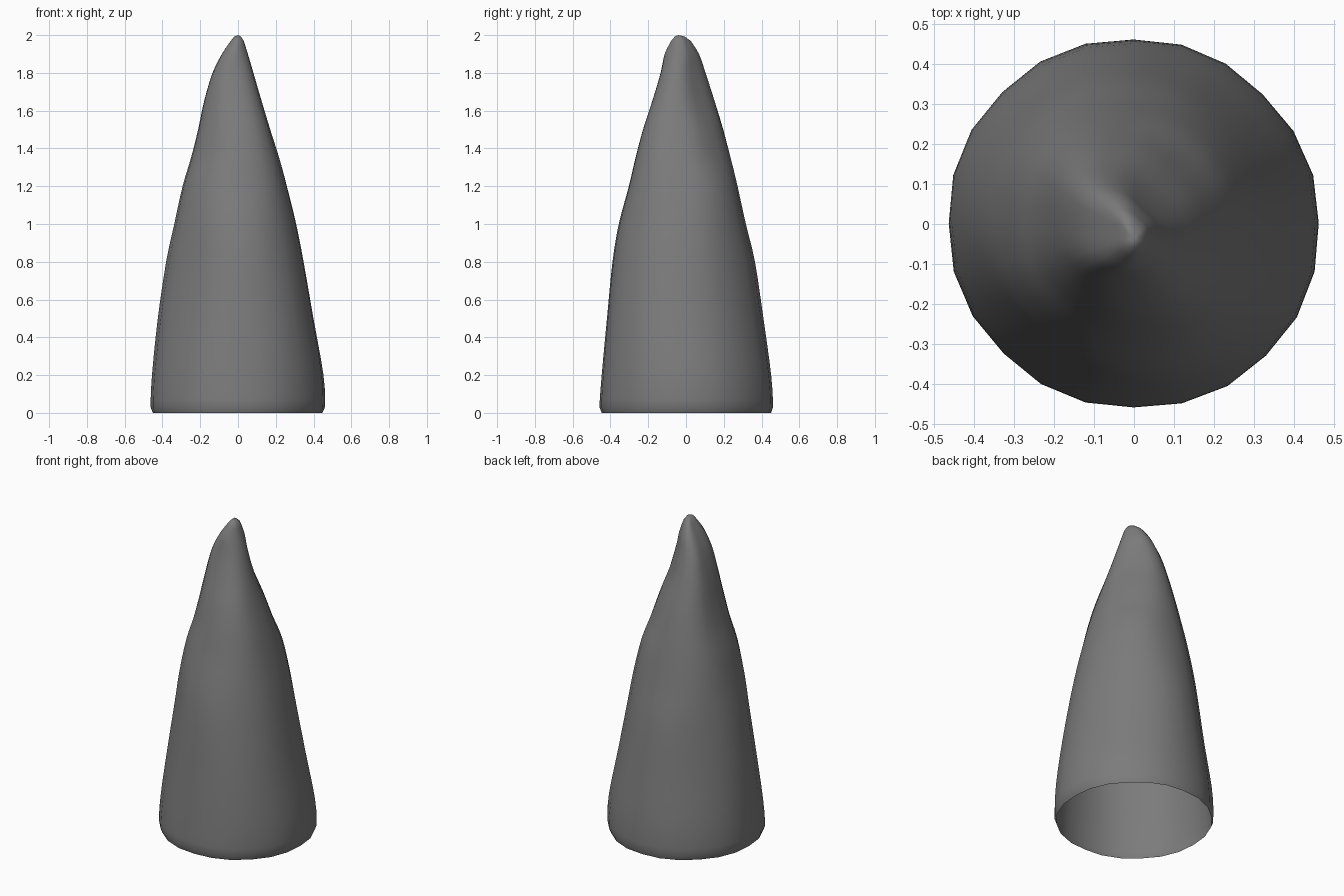
import bpy, bmesh, math
from mathutils import Vector

cube = bpy.data.objects.get("Cube")
if cube:
    bpy.data.objects.remove(cube, do_unlink=True)

SIDES = 24
STEPS = 3
SHARPNESS = 9

# Height, then reach in eight compass directions, counter-clockwise from +x
LEVELS = [
    (0.00, .450, .448, .455, .458, .455, .452, .450, .458),
    (0.03, .465, .460, .465, .470, .467, .463, .462, .470),
    (0.20, .457, .450, .455, .460, .460, .450, .450, .465),
    (0.50, .403, .395, .415, .415, .430, .407, .423, .435),
    (0.80, .350, .342, .370, .377, .385, .365, .395, .388),
    (1.00, .310, .308, .320, .350, .340, .342, .360, .350),
    (1.20, .260, .265, .275, .312, .295, .305, .305, .310),
    (1.35, .220, .205, .240, .280, .250, .260, .270, .275),
    (1.50, .172, .152, .200, .247, .212, .225, .230, .232),
    (1.65, .127, .092, .154, .207, .180, .191, .180, .174),
    (1.80, .083, .053, .105, .163, .135, .157, .135, .120),
    (1.90, .053, .036, .070, .108, .085, .115, .115, .085),
    (1.97, .030, .012, .025, .058, .038, .068, .080, .060),
]
TIP = Vector((0, -0.04, 2))
DIRS = [Vector((math.cos(i * math.pi / 4), math.sin(i * math.pi / 4))) for i in range(8)]


def spline(a, b, c, d, t):
    """Smooth curve from b to c."""
    return b + 0.5 * t * (c - a + t * (2*a - 5*b + 4*c - d + t * (3*(b - c) + d - a)))


def ring_points(level):
    """Soft-cornered convex section touching the eight reaches."""
    z, reach = level[0], level[1:]
    centre = Vector(((reach[0] - reach[4]) / 2, (reach[2] - reach[6]) / 2))
    walls = [(d, r - centre.dot(d)) for d, r in zip(DIRS, reach)]
    points = []
    for s in range(SIDES):
        a = s * math.tau / SIDES
        ray = Vector((math.cos(a), math.sin(a)))
        gauge = sum((max(ray.dot(d), 0) / w) ** SHARPNESS for d, w in walls)
        p = centre + ray * gauge ** (-1 / SHARPNESS)
        points.append((p.x, p.y, z))
    return points


def refined_levels():
    """Extra levels between the given ones, for a smooth profile."""
    last = len(LEVELS) - 1
    out = [LEVELS[0]]
    for i in range(1, last):
        quad = [LEVELS[min(max(i + k, 0), last)] for k in (-1, 0, 1, 2)]
        for s in range(STEPS):
            out.append(tuple(spline(*v, s / STEPS) for v in zip(*quad)))
    out.append(LEVELS[last])
    return out


# Flat grey stone
stone = bpy.data.materials.new("grey stone")
stone.use_nodes = True
GREY = (0.2, 0.2, 0.2, 1)
stone.diffuse_color = GREY
stone.node_tree.nodes["Principled BSDF"].inputs["Base Color"].default_value = GREY

# Spike: open-bottomed shell lofted through the sections up to a blunt tip
bm = bmesh.new()
rings = [[bm.verts.new(p) for p in ring_points(lv)] for lv in refined_levels()]
cap = [v.co.lerp(TIP, 0.5) for v in rings[-1]]
rings.append([bm.verts.new((p.x, p.y, 1.993)) for p in cap])
for low, high in zip(rings, rings[1:]):
    for s in range(SIDES):
        n = (s + 1) % SIDES
        bm.faces.new((low[s], low[n], high[n], high[s]))
tip = bm.verts.new(TIP)
for s in range(SIDES):
    bm.faces.new((rings[-1][s], rings[-1][(s + 1) % SIDES], tip))
mesh = bpy.data.meshes.new("spike")
bm.to_mesh(mesh)
bm.free()
mesh.materials.append(stone)
spike = bpy.data.objects.new("spike", mesh)
bpy.context.collection.objects.link(spike)
for poly in mesh.polygons:
    poly.use_smooth = True
